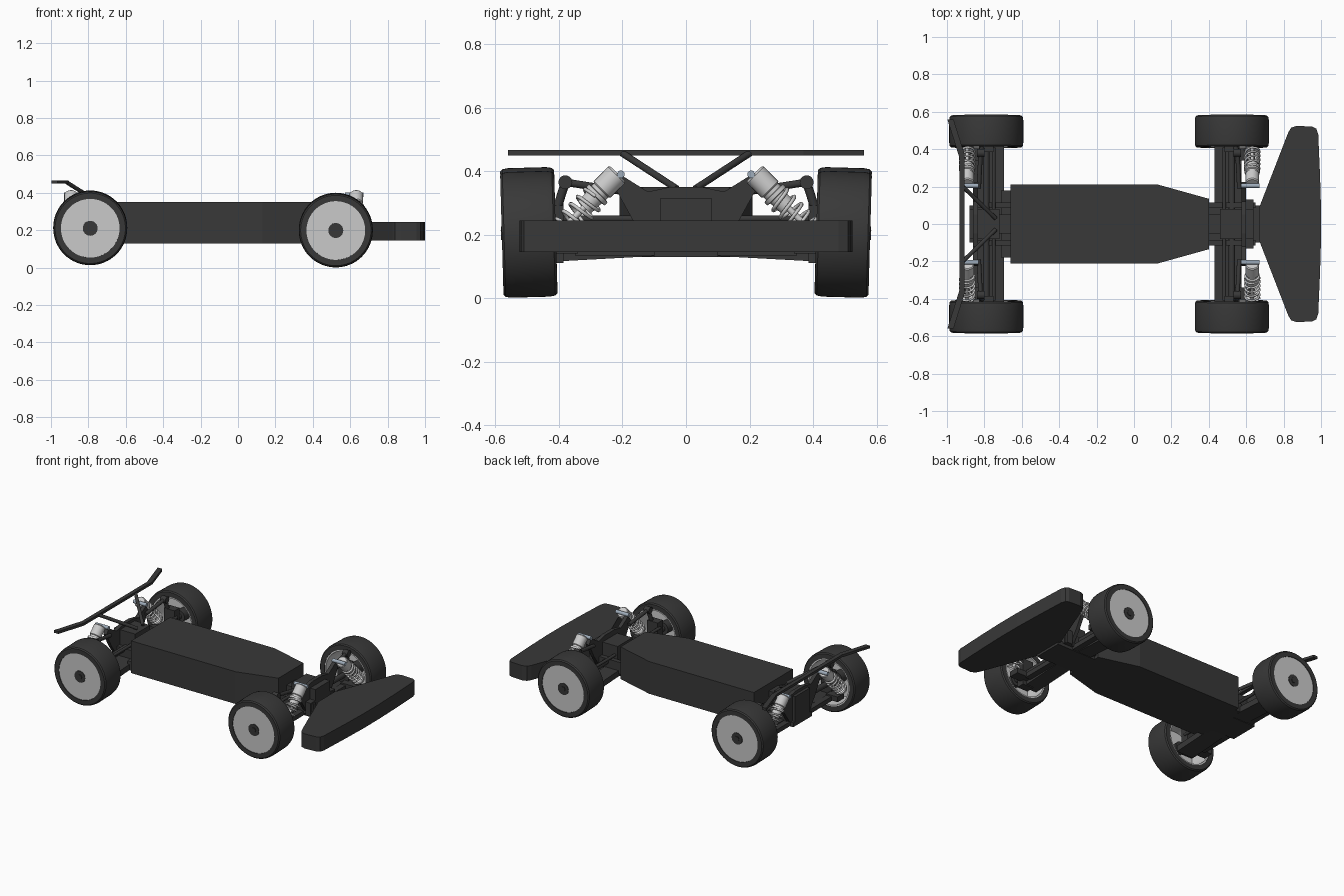
import bpy, bmesh, math
from mathutils import Vector, Matrix

old = bpy.data.objects.get("Cube")
if old:
    bpy.data.objects.remove(old)


def material(name, rgb):
    m = bpy.data.materials.new(name)
    m.use_nodes = True
    m.diffuse_color = (*rgb, 1)
    m.node_tree.nodes["Principled BSDF"].inputs["Base Color"].default_value = (*rgb, 1)
    return m


BLACK = material("charcoal plastic", (0.04, 0.04, 0.04))
GREY = material("light grey metal", (0.6, 0.6, 0.6))
STEEL = material("blue steel", (0.35, 0.42, 0.5))


def finish(name, bm, mat, smooth=False):
    bmesh.ops.recalc_face_normals(bm, faces=bm.faces)
    me = bpy.data.meshes.new(name)
    bm.to_mesh(me)
    bm.free()
    me.materials.append(mat)
    ob = bpy.data.objects.new(name, me)
    bpy.context.collection.objects.link(ob)
    if smooth:
        bpy.ops.object.select_all(action='DESELECT')
        ob.select_set(True)
        bpy.context.view_layer.objects.active = ob
        bpy.ops.object.shade_smooth_by_angle(angle=math.radians(35))
    return ob


def box(name, lo, hi, mat=BLACK):
    bm = bmesh.new()
    bmesh.ops.create_cube(bm, size=1)
    lo, hi = Vector(lo), Vector(hi)
    for v in bm.verts:
        v.co = Vector([l + (h - l) * (c + 0.5) for l, h, c in zip(lo, hi, v.co)])
    return finish(name, bm, mat)


def prism(name, half, lo, hi, place, mat=BLACK):
    """Extrude a half outline, mirrored in its second coordinate, from lo to hi."""
    outline = half + [(a, -b) for a, b in reversed(half)]
    bm = bmesh.new()
    face = bm.faces.new([bm.verts.new(place(a, b, lo)) for a, b in outline])
    top = bmesh.ops.extrude_face_region(bm, geom=[face])["geom"]
    shift = Vector(place(0, 0, hi)) - Vector(place(0, 0, lo))
    bmesh.ops.translate(bm, vec=shift, verts=[g for g in top if isinstance(g, bmesh.types.BMVert)])
    return finish(name, bm, mat)


def flat(a, b, c):
    return (a, b, c)


def upright(a, b, c):
    return (c, b, a)


def lathe(name, profile, matrix, mat, steps=48):
    """Spin a closed (radius, height) profile round the local z axis."""
    bm = bmesh.new()
    rings = []
    for i in range(steps):
        t = 2 * math.pi * i / steps
        rings.append([bm.verts.new(matrix @ Vector((r * math.cos(t), r * math.sin(t), h)))
                      for r, h in profile])
    n = len(profile)
    for i in range(steps):
        a, b = rings[i], rings[(i + 1) % steps]
        for j in range(n):
            k = (j + 1) % n
            bm.faces.new((a[j], a[k], b[k], b[j]))
    bmesh.ops.remove_doubles(bm, verts=bm.verts, dist=1e-5)
    return finish(name, bm, mat, True)


def frame(start, end):
    d = Vector(end) - Vector(start)
    return Matrix.Translation(start) @ d.to_track_quat('Z', 'Y').to_matrix().to_4x4(), d.length


def rod(name, start, end, r, mat=BLACK, steps=14):
    m, length = frame(start, end)
    return lathe(name, [(0, 0), (r, 0), (r, length), (0, length)], m, mat, steps)


def spring(name, start, end, r, turns):
    m, length = frame(start, end)
    cu = bpy.data.curves.new(name, 'CURVE')
    cu.dimensions = '3D'
    cu.bevel_depth = 0.006
    cu.bevel_resolution = 1
    sp = cu.splines.new('POLY')
    count = turns * 16
    sp.points.add(count)
    for i, p in enumerate(sp.points):
        t = 2 * math.pi * i / 16
        p.co = (*(m @ Vector((r * math.cos(t), r * math.sin(t), length * i / count))), 1)
    cu.materials.append(GREY)
    ob = bpy.data.objects.new(name, cu)
    bpy.context.collection.objects.link(ob)
    bpy.ops.object.select_all(action='DESELECT')
    ob.select_set(True)
    bpy.context.view_layer.objects.active = ob
    bpy.ops.object.convert(target='MESH')


# Body shell and chassis plates
prism("body", [(-0.66, 0.21), (0.13, 0.21), (0.4, 0.135)], 0.13, 0.35, flat)
box("rear_chassis_step", (-0.71, -0.18, 0.13), (-0.655, 0.18, 0.19))
box("front_chassis_plate", (0.39, -0.1, 0.13), (0.69, 0.1, 0.16))
box("rear_chassis_plate", (-0.88, -0.1, 0.13), (-0.65, 0.1, 0.16))

# Front foam bumper
prism("bumper", [(0.67, 0.09), (0.825, 0.49), (0.84, 0.515), (0.87, 0.525),
                 (0.955, 0.52), (0.975, 0.51), (0.985, 0.48), (0.995, 0.25), (1.0, 0.08)],
      0.145, 0.245, flat)

# Gearboxes
box("front_gearbox", (0.46, -0.08, 0.15), (0.64, 0.08, 0.315))
box("front_gearbox_neck", (0.39, -0.05, 0.15), (0.47, 0.05, 0.27))
box("front_crossmember", (0.6, -0.13, 0.15), (0.64, 0.13, 0.24))
box("rear_gearbox", (-0.88, -0.08, 0.15), (-0.72, 0.08, 0.33))
box("rear_gearbox_neck", (-0.74, -0.05, 0.15), (-0.65, 0.05, 0.3))

# Shock towers, one at each axle
tower = [(0.15, 0.1), (0.25, 0.17), (0.35, 0.225), (0.385, 0.2), (0.335, 0.12), (0.35, 0.05)]
prism("front_shock_tower", tower, 0.575, 0.6, upright)
prism("rear_shock_tower", tower, -0.86, -0.835, upright)

# Rear bar, swept back at both ends
prism("rear_bar", [(-0.905, 0.0), (-0.905, 0.37), (-0.965, 0.56), (-0.998, 0.56), (-0.932, 0.35),
                   (-0.932, 0.0)][1:5], 0.449, 0.466, flat)

for side, s in (("left", 1), ("right", -1)):
    rod(side + "_rear_bar_strut", (-0.915, 0.2 * s, 0.456), (-0.74, 0.03 * s, 0.345), 0.011)
    box(side + "_front_rail", (0.39, 0.085 * s, 0.15), (0.65, 0.115 * s, 0.23))
    box(side + "_rear_rail", (-0.84, 0.085 * s, 0.15), (-0.65, 0.115 * s, 0.23))

    # x of axle, height of axle, x of shock, direction from axle to shock
    for end, x, z, shock_x, d in (("front", 0.523, 0.201, 0.632, 1), ("rear", -0.79, 0.213, -0.892, -1)):
        name = side + "_" + end + "_"

        # Tyre, dished rim and hub; local z points outwards along the axle
        spin = Matrix.Rotation(math.radians(-1.6 * s), 4, 'X') @ Matrix.Rotation(math.radians(-90 * s), 4, 'X')
        wheel = Matrix.Translation((x, 0.495 * s, z)) @ spin
        lathe(name + "tyre", [(0.157, -0.085), (0.188, -0.085), (0.195, -0.078), (0.198, -0.06),
                              (0.198, 0.06), (0.195, 0.078), (0.188, 0.085), (0.157, 0.085)], wheel, BLACK, 64)
        lathe(name + "rim", [(0, 0.081), (0.158, 0.081), (0.158, -0.082), (0.148, -0.082),
                             (0.14, 0.06), (0, 0.06)], wheel, GREY, 64)
        lathe(name + "hub", [(0, 0.084), (0.04, 0.084), (0.04, 0.0), (0, 0.0)], wheel, BLACK, 24)
        lathe(name + "wheel_nut", [(0, 0.088), (0.018, 0.088), (0.018, 0.08), (0, 0.08)], wheel, BLACK, 6)

        # Upright and drive shaft
        box(name + "upright", (x - 0.04, 0.385 * s, z - 0.09), (x + 0.04, 0.44 * s, z + 0.09))
        rod(name + "drive_shaft", (x, 0.05 * s, z + 0.01), (x, 0.5 * s, z), 0.018)

        # Lower arm, sloping slightly down to the wheel
        bm = bmesh.new()
        bmesh.ops.create_cube(bm, size=1)
        x0, x1 = (0.43, 0.535) if d > 0 else (-0.82, -0.695)
        for v in bm.verts:
            outer = v.co.y > 0
            v.co = (x1 if v.co.x > 0 else x0, (0.42 if outer else 0.09) * s,
                    (0.115 if outer else 0.133) + (0.04 if v.co.z > 0 else 0))
        finish(name + "lower_arm", bm, BLACK)
        edge = x1 if d > 0 else x0
        box(name + "arm_brace", (edge, 0.09 * s, 0.135), (edge + 0.04 * d, 0.35 * s, 0.165))
        box(name + "shock_mount", (edge, 0.34 * s, 0.14), (shock_x + 0.015 * d, 0.41 * s, 0.175))

        # Upper link with ball joint, and track rod
        rod(name + "upper_link", (x + 0.04 * d, 0.19 * s, 0.335), (x + 0.03 * d, 0.38 * s, 0.365), 0.012)
        rod(name + "ball_joint", (x + 0.01 * d, 0.38 * s, 0.365), (x + 0.05 * d, 0.38 * s, 0.365), 0.022)
        rod(name + "joint_post", (x + 0.03 * d, 0.38 * s, 0.365), (x + 0.02 * d, 0.41 * s, 0.27), 0.014)
        rod(name + "track_rod", (x - 0.04 * d, 0.08 * s, 0.25), (x - 0.04 * d, 0.41 * s, 0.25), 0.01)

        # Coil-over shock: body with ribs, inner rod, spring and pin
        top, foot = Vector((shock_x, 0.215 * s, 0.392)), Vector((shock_x, 0.42 * s, 0.185))
        m, length = frame(top, foot)
        lathe(name + "shock_body", [(0, 0), (0.032, 0), (0.037, 0.006), (0.037, 0.07), (0.032, 0.074),
                                    (0.032, 0.085), (0.041, 0.087), (0.041, 0.1), (0.03, 0.102),
                                    (0.028, 0.15), (0, 0.15)], m, GREY, 24)
        rod(name + "shock_rod", m @ Vector((0, 0, 0.14)), foot, 0.01, GREY)
        lathe(name + "spring_seat", [(0, length - 0.03), (0.036, length - 0.03),
                                     (0.036, length - 0.018), (0, length - 0.018)], m, GREY, 24)
        spring(name + "spring", m @ Vector((0, 0, 0.1)), m @ Vector((0, 0, length - 0.03)), 0.039, 5)
        rod(name + "shock_pin", (shock_x - 0.06 * d, 0.205 * s, 0.39), (shock_x + 0.038 * d, 0.205 * s, 0.39),
            0.012, STEEL)
